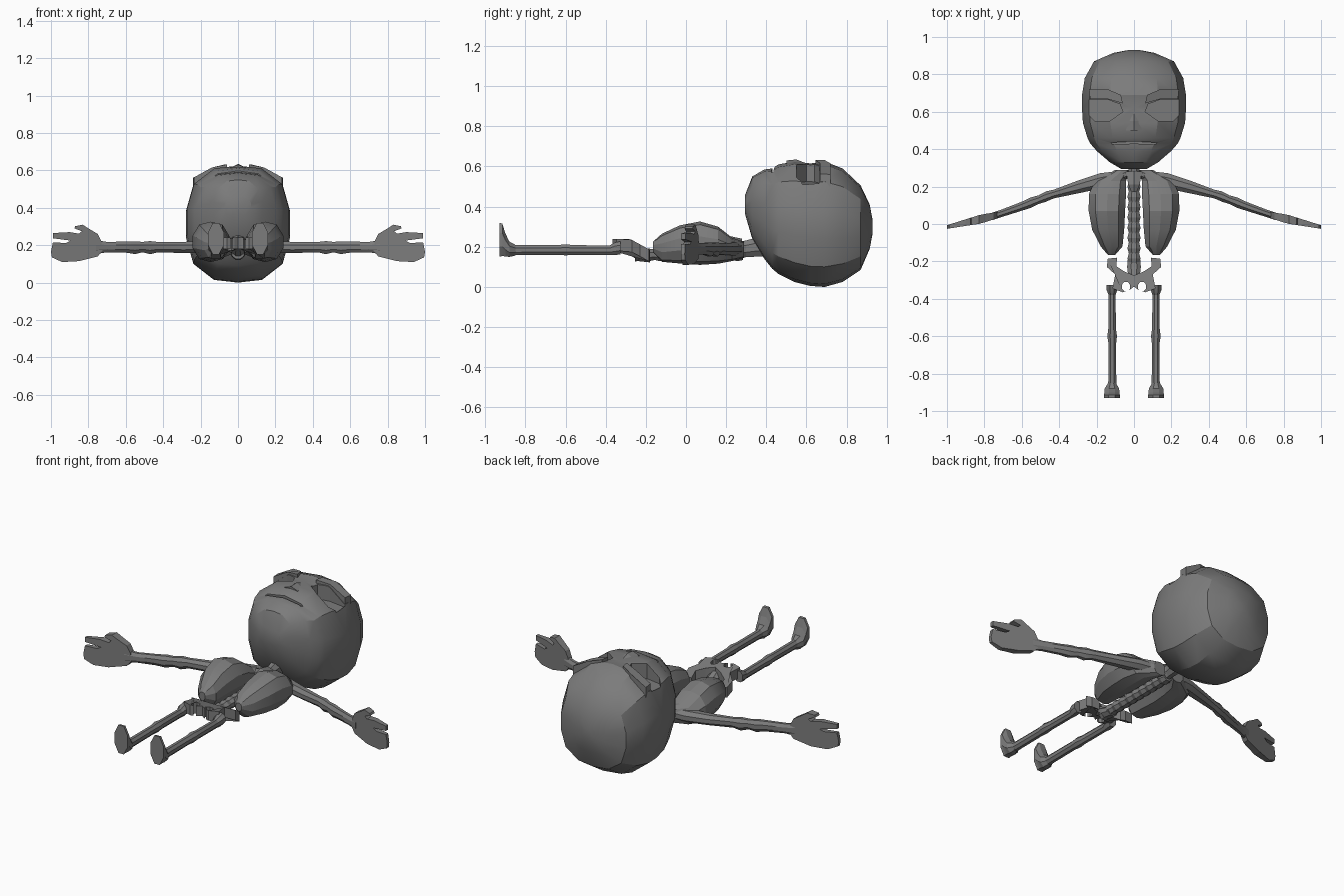
import bpy, bmesh
from math import cos, sin, pi, radians
from mathutils import Vector

cube = bpy.data.objects.get("Cube")
if cube:
    bpy.data.objects.remove(cube)

grey = bpy.data.materials.new("bone_grey")
grey.use_nodes = True
COLOUR = (0.2, 0.2, 0.2, 1)
grey.diffuse_color = COLOUR
grey.node_tree.nodes["Principled BSDF"].inputs["Base Color"].default_value = COLOUR


def finish(name, bm, mirror, smooth=0):
    bmesh.ops.recalc_face_normals(bm, faces=bm.faces)
    mesh = bpy.data.meshes.new(name)
    bm.to_mesh(mesh)
    bm.free()
    mesh.materials.append(grey)
    ob = bpy.data.objects.new(name, mesh)
    bpy.context.collection.objects.link(ob)
    if mirror:
        ob.modifiers.new("mirror", "MIRROR").use_mirror_merge = False
    if smooth:
        bpy.ops.object.select_all(action="DESELECT")
        ob.select_set(True)
        bpy.context.view_layer.objects.active = ob
        bpy.ops.object.shade_smooth_by_angle(angle=radians(smooth))
    return ob


def loft(name, axis, stations, sides=8, power=2.0, mirror=True, smooth=0):
    """Join rounded sections (position, centre a, centre z, half a, half z) along x or y."""
    bm = bmesh.new()
    rings = []
    for pos, ca, cz, ha, hz in stations:
        ring = []
        for i in range(sides):
            t = 2 * pi * (i + 0.5) / sides
            c, s = cos(t), sin(t)
            k = (abs(c) ** power + abs(s) ** power) ** (-1 / power)
            a, z = ca + ha * k * c, cz + hz * k * s
            ring.append(bm.verts.new((pos, a, z) if axis == "x" else (a, pos, z)))
        rings.append(ring)
    for r, q in zip(rings, rings[1:]):
        for i in range(sides):
            j = (i + 1) % sides
            bm.faces.new((r[i], r[j], q[j], q[i]))
    bm.faces.new(rings[0])
    bm.faces.new(rings[-1])
    return finish(name, bm, mirror, smooth)


def slab(name, outline, place, mirror=True):
    """Thick plate: place(u, v, side) puts each outline point on either face."""
    bm = bmesh.new()
    low, high = [[bm.verts.new(place(u, v, s)) for u, v in outline] for s in (-1, 1)]
    bm.faces.new(low)
    bm.faces.new(high)
    n = len(outline)
    for i in range(n):
        j = (i + 1) % n
        bm.faces.new((low[i], low[j], high[j], high[i]))
    return finish(name, bm, mirror)


def cut(target, cutter):
    cutter.hide_render = True
    cutter.hide_set(True)
    cutter.display_type = "WIRE"
    mod = target.modifiers.new("cut", "BOOLEAN")
    mod.operation = "DIFFERENCE"
    mod.solver = "EXACT"
    mod.object = cutter


# Skull: (y, half width, bottom, top)
skull_rows = [
    (.295, .07, .36, .46), (.33, .13, .24, .55), (.39, .20, .14, .585),
    (.43, .235, .09, .59), (.46, .25, .065, .61), (.54, .275, .025, .625),
    (.62, .28, .005, .615), (.69, .28, 0, .625), (.78, .265, .025, .59),
    (.87, .215, .085, .505), (.915, .11, .19, .41), (.93, .03, .27, .33)]
skull = loft("skull", "y", [(y, 0, (a + b) / 2, w, (b - a) / 2) for y, w, a, b in skull_rows],
             14, 2.7, mirror=False, smooth=28)

# Eye sockets sunk into the face, wide and angled
socket = [(.06, .60), (.13, .55), (.21, .55), (.24, .58), (.24, .665), (.14, .665), (.075, .64)]
cut(skull, slab("eye_socket_cutter", socket,
                lambda u, v, s: (u, v, .61 + s * .085 - (u - .06) * .1)))
# Shallow mouth crease
mouth = [(0, .43), (.13, .425), (.19, .45), (.13, .435), (0, .442)]
cut(skull, slab("mouth_cutter", mouth, lambda u, v, s: (u, v, .60 + s * .03)))

# Brow ridges
brow = [(.06, .645), (.14, .668), (.235, .668), (.24, .72), (.14, .72), (.07, .69)]
slab("brow_ridge", brow, lambda u, v, s: (u, v, .632 - max(0, u - .11) * .55 + (s - 1) * .03))

# Nose bridge
loft("nose_bridge", "y", [(.50, 0, .60, .05, .03), (.55, 0, .60, .035, .035),
                          (.60, 0, .59, .03, .025)], 6, mirror=False)

# Neck and spine
loft("neck", "y", [(.24, 0, .18, .045, .045), (.30, 0, .19, .03, .045),
                   (.42, 0, .21, .045, .06)], 8, mirror=False)
spine = [(-.255, 0, .155, .035, .03)]
for k in range(10):
    y = -.24 + k * .055
    spine += [(y, 0, .16, .038, .034), (y + .03, 0, .16, .03, .028)]
loft("spine", "y", spine, 8, mirror=False)
loft("sternum", "y", [(.17, 0, .23, .015, .015), (.21, 0, .235, .035, .02),
                      (.28, 0, .21, .05, .03)], 6, mirror=False)

# Rib cage halves
loft("rib_cage_half", "y", [
    (-.165, .12, .20, .02, .025), (-.12, .12, .195, .06, .07), (-.03, .138, .212, .088, .095),
    (.07, .145, .218, .10, .108), (.16, .142, .208, .102, .092), (.23, .125, .187, .085, .058),
    (.29, .06, .185, .04, .04)], 10, 2.4, smooth=20)

# Arms with slightly knobbly bone ends
loft("arm", "x", [
    (.04, .265, .195, .025, .035), (.18, .23, .19, .045, .036), (.30, .198, .188, .037, .032),
    (.43, .16, .19, .025, .03), (.47, .147, .187, .03, .038), (.51, .13, .19, .025, .03),
    (.55, .115, .187, .03, .037), (.60, .095, .19, .026, .032), (.70, .06, .19, .022, .03),
    (.76, .04, .19, .022, .04)], 8, smooth=25)

# Hands: flat plates that droop and thin toward the fingertips
hand = [(.725, .17), (.75, .14), (.85, .115), (.94, .11), (.995, .135), (1.0, .165), (.99, .215),
        (.92, .212), (.895, .225), (.99, .237), (.99, .265), (.90, .27), (.85, .262),
        (.835, .275), (.875, .29), (.87, .302), (.83, .31), (.80, .29), (.75, .26), (.73, .22)]


def hand_place(u, v, s):
    thick = .024 - abs(u - .82) * .08
    return (u, .045 - (u - .74) * .235 + s * thick, v)


slab("hand", hand, hand_place)

# Pelvis wings with an opening on each side
wing = [(.09, -.18), (.14, -.185), (.145, -.23), (.10, -.27), (.115, -.345), (.06, -.365),
        (.02, -.35), (0, -.335), (0, -.275), (.05, -.255), (.095, -.225)]


def wing_place(u, v, s):
    return (u, v, .21 + min(0, (-.28 - v) * .55) + s * .03)


pelvis = slab("pelvis", wing, wing_place)
hole = loft("pelvis_hole_cutter", "y", [(-.358, .043, .2, .01, .2), (-.345, .043, .2, .024, .2),
                                        (-.325, .043, .2, .024, .2), (-.31, .043, .2, .01, .2)])
cut(pelvis, hole)
loft("sacrum", "y", [(-.30, 0, .20, .03, .03), (-.23, 0, .16, .04, .035),
                     (-.18, 0, .15, .035, .03)], 8, mirror=False)

# Legs with hip and knee joints
loft("leg", "y", [
    (-.325, .118, .195, .03, .035), (-.355, .118, .19, .03, .034), (-.38, .117, .183, .02, .026),
    (-.56, .117, .184, .022, .026), (-.60, .117, .185, .028, .03), (-.64, .116, .184, .022, .026),
    (-.84, .116, .183, .023, .027), (-.88, .118, .185, .028, .03)], 8, smooth=25)

# Feet: flat soles with upturned toes
loft("foot", "y", [
    (-.85, .118, .183, .022, .028), (-.88, .118, .188, .04, .04), (-.90, .118, .21, .042, .06),
    (-.915, .118, .235, .044, .085), (-.93, .118, .235, .044, .087)], 8, 2.5)
